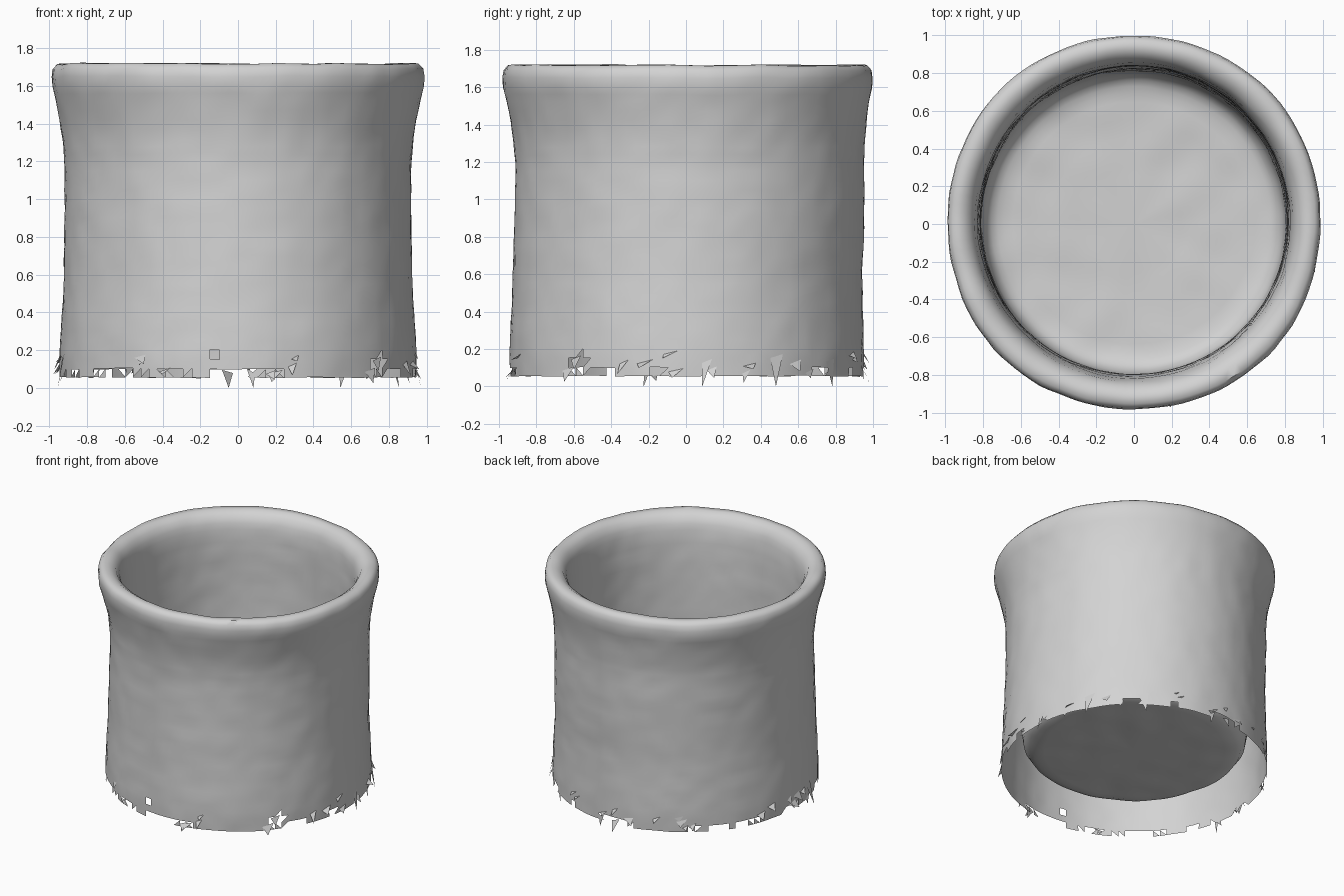
import bpy, bmesh, math, random
from mathutils import Vector, noise

random.seed(7)
SEG = 120

cube = bpy.data.objects.get("Cube")
if cube:
    bpy.data.objects.remove(cube, do_unlink=True)

GREY = (0.65, 0.65, 0.65, 1)
clay = bpy.data.materials.new("plain grey clay")
clay.use_nodes = True
clay.diffuse_color = GREY
clay.node_tree.nodes["Principled BSDF"].inputs["Base Color"].default_value = GREY


def finish(name, bm, angle):
    mesh = bpy.data.meshes.new(name)
    bm.to_mesh(mesh)
    bm.free()
    mesh.materials.append(clay)
    obj = bpy.data.objects.new(name, mesh)
    bpy.context.collection.objects.link(obj)
    bpy.ops.object.select_all(action='DESELECT')
    obj.select_set(True)
    bpy.context.view_layer.objects.active = obj
    bpy.ops.object.shade_smooth_by_angle(angle=math.radians(angle))
    return obj


def clamp(v):
    return max(0.0, min(1.0, v))


def lean(z):
    # the body sits slightly towards the back at mid height
    return 0.015 * math.exp(-((z - 1.1) / 0.45) ** 2) + 0.005


def uneven(r, z, a):
    # outer wall: a little deeper than wide at mid height, fuller rim on the diagonals
    outer = clamp((r - 0.85) / 0.07)
    waist = math.exp(-((z - 0.9) / 0.5) ** 2)
    rim = clamp((z - 1.35) / 0.25)
    return outer * (waist * (0.016 * math.sin(a) ** 2 - 0.003)
                    + rim * 0.012 * math.sin(2 * a) ** 2)


def wobbly(r, z, a):
    # a point on the hand-worked surface
    p = Vector((r * math.cos(a), r * math.sin(a), z))
    rr = r + (0.003 * noise.noise(p * 3) + 0.005 * noise.noise(p * 9)) * min(1, r)
    rr += uneven(r, z, a)
    dz = 0.008 * noise.noise(p * 5 + Vector((5, 1, 3)))
    return Vector((rr * math.cos(a), rr * math.sin(a) + lean(z), z + dz))


def refine(points, step):
    # split long profile segments so the wobble shows
    out = [points[0]]
    for (r0, z0), (r1, z1) in zip(points, points[1:]):
        n = max(1, math.ceil(math.hypot(r1 - r0, z1 - z0) / step))
        out += [(r0 + (r1 - r0) * k / n, z0 + (z1 - z0) * k / n) for k in range(1, n + 1)]
    return out


def lathe(bm, points):
    rings = [[bm.verts.new(wobbly(r, z, math.tau * i / SEG)) for i in range(SEG)]
             for r, z in points]
    for lo, hi in zip(rings, rings[1:]):
        for i in range(SEG):
            j = (i + 1) % SEG
            bm.faces.new((lo[i], lo[j], hi[j], hi[i]))
    return rings


# Pot: outer wall, rolled rim, inner wall and raised floor, open underneath
profile = [(0.945, 0.055), (0.945, 0.10), (0.945, 0.15), (0.944, 0.20), (0.94, 0.3),
           (0.931, 0.45), (0.925, 0.6), (0.922, 0.8), (0.921, 1.0), (0.923, 1.2),
           (0.932, 1.32), (0.947, 1.42), (0.965, 1.52), (0.984, 1.6), (0.988, 1.65),
           (0.982, 1.69), (0.958, 1.717), (0.91, 1.718), (0.87, 1.69), (0.845, 1.64),
           (0.829, 1.55), (0.821, 1.4), (0.816, 1.1), (0.812, 0.8), (0.808, 0.5),
           (0.803, 0.38), (0.788, 0.295), (0.755, 0.245), (0.69, 0.222), (0.5, 0.212),
           (0.25, 0.21)]
bm = bmesh.new()
rings = lathe(bm, refine(profile, 0.06))
centre = bm.verts.new((0, 0, 0.21))
for i in range(SEG):
    bm.faces.new((rings[-1][i], rings[-1][(i + 1) % SEG], centre))

# Broken lower edge: bite out single triangles and a few larger nicks
skirt = [f for f in bm.faces
         if f.calc_center_median().z < 0.22 and f.calc_center_median().xy.length > 0.88]
skirt = bmesh.ops.triangulate(bm, faces=skirt)["faces"]
bites = []
for f in skirt:
    c = f.calc_center_median()
    front_gap = abs(c.x + 0.03) < 0.09 and c.y < 0 and c.z < 0.1
    front_hole = abs(c.x + 0.14 - (0.19 - c.z)) < 0.035 and 0.15 < c.z and c.y < 0
    side_hole = math.hypot(c.y + 0.58, c.z - 0.13) < 0.05 and c.x > 0
    ragged = c.z < 0.1 and noise.noise(c * 7) + random.uniform(-0.25, 0.25) > 0.15
    if front_gap or front_hole or side_hole or ragged:
        bites.append(f)
bmesh.ops.delete(bm, geom=bites, context='FACES')
finish("pot", bm, 50)

# Torn flakes along the lower edge, curling outwards
bm = bmesh.new()
for k in range(42):
    a = random.uniform(0, math.tau)
    w = random.uniform(0.02, 0.045)
    top = random.uniform(0.06, 0.17)
    tip = 0.0 if k % 7 == 0 else top - random.uniform(0.01, 0.06)
    out = random.uniform(0.95, 0.995)
    turn = a + random.uniform(-w, w)
    pts = [wobbly(0.946, top, a - w), wobbly(0.946, top + 0.02, a + w),
           Vector((out * math.cos(turn), out * math.sin(turn), tip))]
    bm.faces.new([bm.verts.new(p) for p in pts])
finish("torn_edge_flakes", bm, 20)
